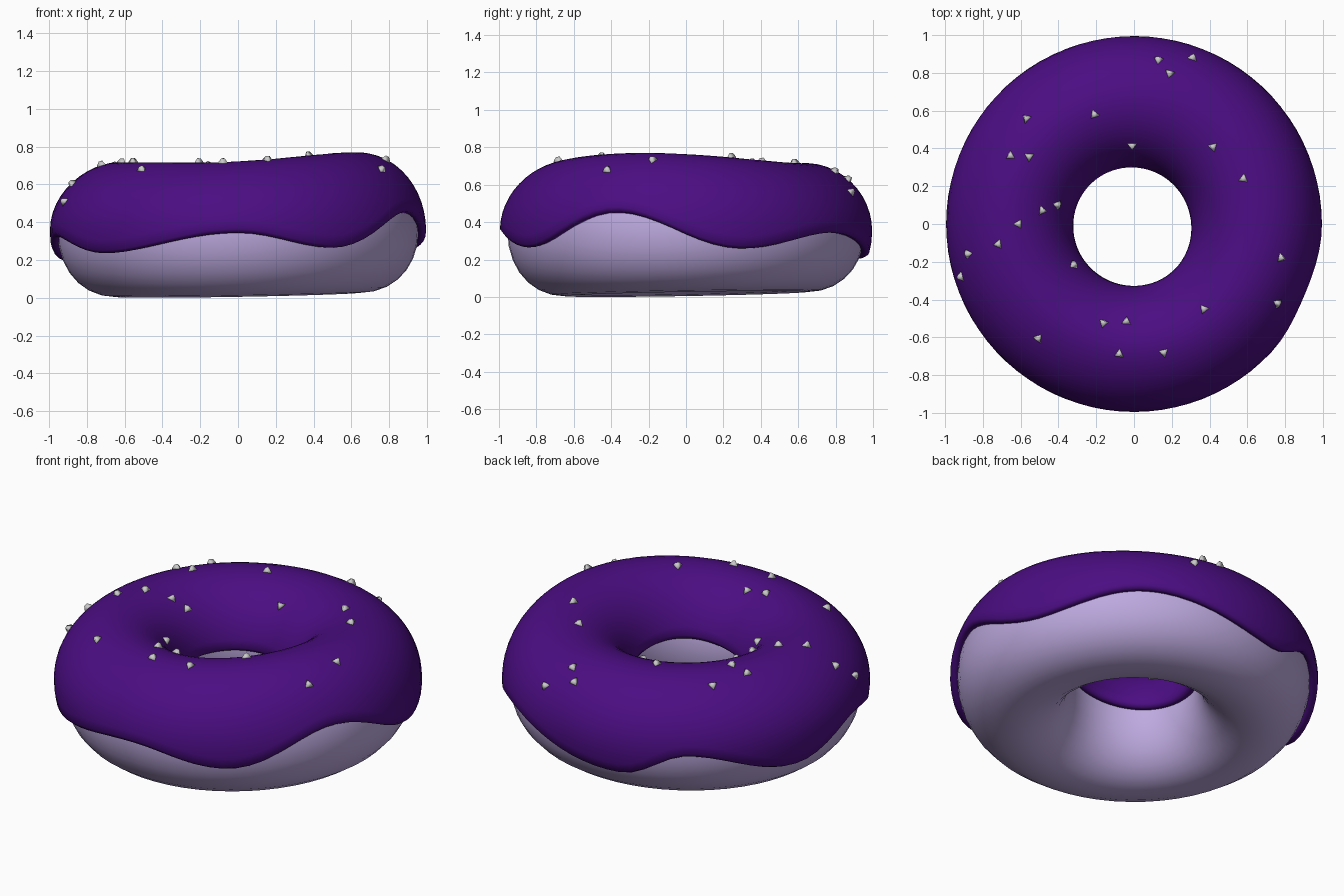
import bpy, bmesh, math
from math import sin, cos, radians, degrees, pi
from mathutils import Vector, Matrix

if "Cube" in bpy.data.objects:
    bpy.data.objects.remove(bpy.data.objects["Cube"])

R, TUBE, ZC, ICE = 0.65, 0.305, 0.355, 0.04


def surface(a, t, off=0.0):
    """Point on the lumpy ring: a around the ring, t around the tube (0 = outward, pi/2 = up)."""
    top = 0.675 + 0.055 * max(0, cos(a - radians(340))) ** 2
    bottom = 0.016 - 0.016 * cos(a - radians(225))
    c, s = cos(t), sin(t)
    if s < 0:  # underside is a little fuller
        c = math.copysign(abs(c) ** 0.95, c)
        s = -abs(s) ** 0.95
    elif c > 0:  # shoulder slopes more on the left
        c = c ** (1 + 0.1 * (1 - cos(a - radians(20))))
    half = top - ZC if s > 0 else ZC - bottom
    r = R + (TUBE + off) * c
    if c < 0:  # hole sits slightly off centre
        r -= 0.016 * c * (0.3 + cos(a - radians(225)))
    return Vector((r * cos(a), r * sin(a), ZC + (half + off) * s))


# Crests and drips of the icing's outer edge: (angle, height)
EDGE = [(18, .26), (52, .345), (103, .205), (125, .345), (163, .20),
        (191, .33), (223, .245), (270, .345), (301, .27), (337, .45)]


def edge_height(a):
    d = (degrees(a) - 18) % 360 + 18
    pts = EDGE + [(378, .26)]
    for (a0, z0), (a1, z1) in zip(pts, pts[1:]):
        if a0 <= d <= a1:
            f = (1 - cos(pi * (d - a0) / (a1 - a0))) / 2
            return z0 + (z1 - z0) * f
    return .26


def material(name, color):
    m = bpy.data.materials.new(name)
    m.diffuse_color = color
    m.use_nodes = True
    m.node_tree.nodes["Principled BSDF"].inputs["Base Color"].default_value = m.diffuse_color
    return m


def make_object(name, bm, mat=None):
    bmesh.ops.recalc_face_normals(bm, faces=bm.faces)
    for f in bm.faces:
        f.smooth = True
    me = bpy.data.meshes.new(name)
    bm.to_mesh(me)
    bm.free()
    ob = bpy.data.objects.new(name, me)
    bpy.context.collection.objects.link(ob)
    if mat:
        me.materials.append(mat)
    return ob


def ring(name, section, count, mat):
    """Sweep a closed cross-section, section(a) -> points, around the ring."""
    bm = bmesh.new()
    rows = [[bm.verts.new(p) for p in section(2 * pi * i / count)] for i in range(count)]
    n = len(rows[0])
    for i in range(count):
        r0, r1 = rows[i], rows[(i + 1) % count]
        for j in range(n):
            k = (j + 1) % n
            bm.faces.new((r0[j], r1[j], r1[k], r0[k]))
    return make_object(name, bm, mat)


# Dough
ring("dough", lambda a: [surface(a, 2 * pi * j / 28) for j in range(28)], 56,
     material("dough_lilac", (0.51, 0.40, 0.74, 1)))


# Icing shell with rounded lips and a wavy outer edge
def icing_section(a):
    lip, steps = 0.05, 24
    t0 = math.asin((edge_height(a) - ZC) / 0.37) + lip
    inner = 0.38 + 0.03 * cos(a - radians(308)) + 0.02 * cos(2 * (a - radians(308)))
    t1 = pi - math.asin((inner - ZC) / 0.36) - lip
    ts = [t0 + (t1 - t0) * j / steps for j in range(steps + 1)]
    return ([surface(a, t, ICE) for t in ts]
            + [surface(a, t1 + lip, ICE * 0.6), surface(a, t1 + lip, -0.004)]
            + [surface(a, t, -0.004) for t in reversed(ts)]
            + [surface(a, t0 - lip, -0.004), surface(a, t0 - lip, ICE * 0.6)])


ring("icing", icing_section, 84, material("icing_purple", (0.07, 0.004, 0.225, 1)))

# Sprinkles: small three-sided nuggets sitting on the icing
SPOTS = [(.13, .87), (.31, .88), (.19, .80), (-.58, .57), (-.21, .58), (-.01, .42),
         (.42, .41), (.58, .24), (-.67, .37), (-.56, .36), (-.40, .10), (-.48, .07),
         (-.61, 0), (-.74, -.11), (-.89, -.16), (-.92, -.28), (-.31, -.21), (.78, -.18),
         (.76, -.42), (.37, -.45), (-.16, -.52), (-.04, -.51), (-.08, -.70), (.16, -.69),
         (-.52, -.62)]
bm = bmesh.new()
for i, (x, y) in enumerate(SPOTS):
    a = math.atan2(y, x)
    t = math.acos(max(-1, min(1, (math.hypot(x, y) - R) / (TUBE + ICE))))
    p = surface(a, t, ICE)
    normal = Vector((cos(t) * cos(a), cos(t) * sin(a), sin(t)))
    m = (Matrix.Translation(p) @ normal.to_track_quat('Z', 'Y').to_matrix().to_4x4()
         @ Matrix.Rotation(pi / 2 + (i % 2) * pi / 3, 4, 'Z'))
    rings = [[bm.verts.new(m @ Vector((r * cos(k * 2 * pi / 3), r * sin(k * 2 * pi / 3), h)))
              for k in range(3)] for r, h in ((.02, -.018), (.029, .004), (.012, .024))]
    bm.faces.new(rings[0])
    bm.faces.new(rings[2])
    for low, high in zip(rings, rings[1:]):
        for k in range(3):
            n = (k + 1) % 3
            bm.faces.new((low[k], low[n], high[n], high[k]))
make_object("sprinkles", bm)
